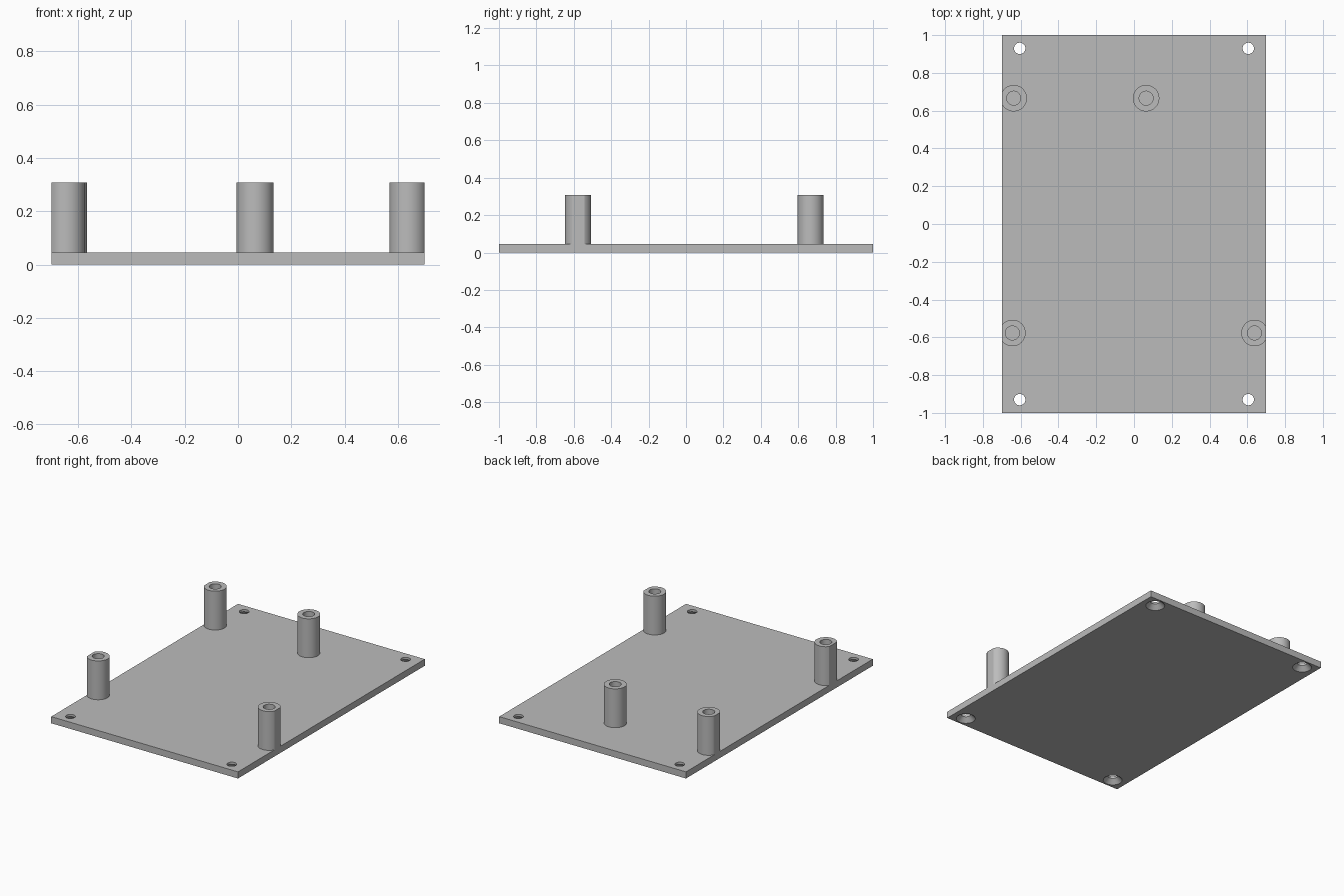
import bpy, bmesh, math

cube = bpy.data.objects.get("Cube")
if cube:
    bpy.data.objects.remove(cube, do_unlink=True)

HALF_X, HALF_Y, THICK, TOP = 0.70, 1.0, 0.045, 0.308
SEGMENTS = 64

grey = bpy.data.materials.new("plain grey")
grey.use_nodes = True
colour = (0.5, 0.5, 0.5, 1)
grey.diffuse_color = colour
grey.node_tree.nodes["Principled BSDF"].inputs["Base Color"].default_value = colour


def make_object(name, bm):
    bmesh.ops.recalc_face_normals(bm, faces=bm.faces)
    mesh = bpy.data.meshes.new(name)
    bm.to_mesh(mesh)
    bm.free()
    mesh.materials.append(grey)
    obj = bpy.data.objects.new(name, mesh)
    bpy.context.collection.objects.link(obj)
    return obj


def lathe(bm, x, y, profile):
    """Turn a (radius, z) profile round a vertical axis and cap both ends."""
    rings = []
    for r, z in profile:
        angles = [2 * math.pi * i / SEGMENTS for i in range(SEGMENTS)]
        rings.append([bm.verts.new((x + r * math.cos(a), y + r * math.sin(a), z))
                      for a in angles])
    for low, high in zip(rings, rings[1:]):
        for i in range(SEGMENTS):
            j = (i + 1) % SEGMENTS
            bm.faces.new((low[i], low[j], high[j], high[i]))
    bm.faces.new(rings[0])
    bm.faces.new(rings[-1])


def smooth(obj):
    bpy.ops.object.select_all(action="DESELECT")
    obj.select_set(True)
    bpy.context.view_layer.objects.active = obj
    bpy.ops.object.shade_smooth_by_angle(angle=math.radians(20))


# Base plate
bm = bmesh.new()
bmesh.ops.create_cube(bm, size=1)
for v in bm.verts:
    v.co = (v.co.x * 2 * HALF_X, v.co.y * 2 * HALF_Y, (v.co.z + 0.5) * THICK)
plate = make_object("base_plate", bm)

# Corner screw holes, countersunk from below
bm = bmesh.new()
for x in (-0.605, 0.605):
    for y in (-0.93, 0.93):
        lathe(bm, x, y, [(0.06, -0.02), (0.06, 0), (0.03, 0.03), (0.03, 0.1)])
cutter = make_object("screw_hole_cutter", bm)
cutter.hide_render = True
cut = plate.modifiers.new("screw_holes", "BOOLEAN")
cut.operation, cut.solver, cut.object = "DIFFERENCE", "EXACT", cutter
bpy.context.view_layer.objects.active = plate
bpy.ops.object.modifier_apply(modifier=cut.name)
bpy.data.objects.remove(cutter, do_unlink=True)
smooth(plate)

# Hollow standoffs, trimmed flat where they pass the plate's side edges
standoffs = {
    "standoff_back_right": (-0.637, 0.666),
    "standoff_back_middle": (0.064, 0.666),
    "standoff_front_right": (-0.644, -0.577),
    "standoff_front_left": (0.638, -0.577),
}
for name, (x, y) in standoffs.items():
    bm = bmesh.new()
    lathe(bm, x, y, [(0.07, THICK - 0.005), (0.07, TOP), (0.037, TOP), (0.037, THICK)])
    for v in bm.verts:
        v.co.x = max(-HALF_X, min(HALF_X, v.co.x))
    smooth(make_object(name, bm))
